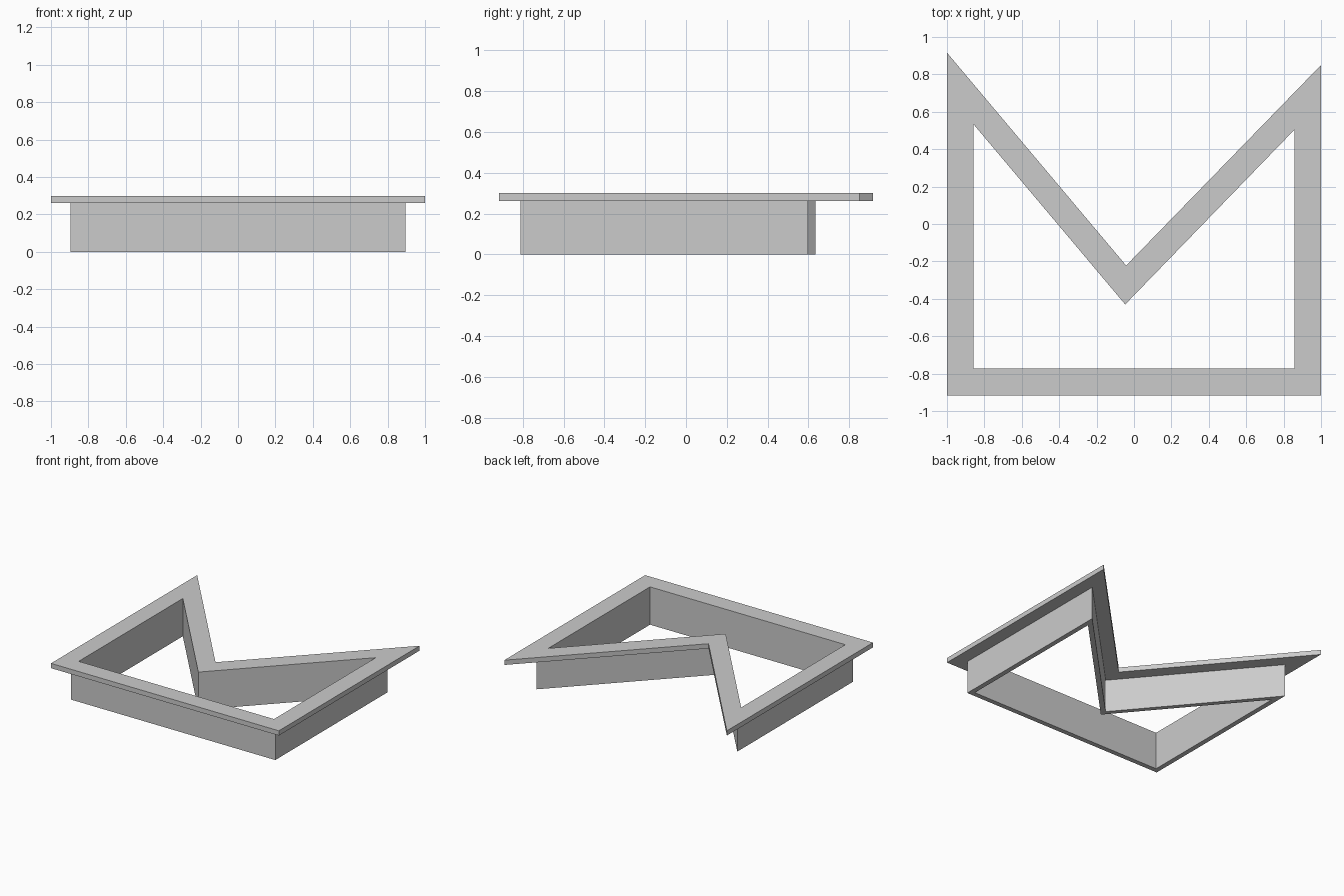
import bpy
import bmesh
from mathutils import Vector

cube = bpy.data.objects.get("Cube")
if cube:
    bpy.data.objects.remove(cube, do_unlink=True)

# Plan outlines: the opening and the outer edge of the flange
INNER = [(-0.857, -0.773), (0.857, -0.773), (0.857, 0.503), (-0.047, -0.43), (-0.857, 0.532)]
OUTER = [(-1, -0.916), (1, -0.916), (1, 0.85), (-0.042, -0.222), (-1, 0.916)]
WALL = 0.27       # share of the flange width taken by the wall
FLANGE_Z = 0.262
TOP_Z = 0.3

# L-shaped cross-section as (share of flange width, height)
SECTION = [(0, 0), (WALL, 0), (WALL, FLANGE_Z), (1, FLANGE_Z), (1, TOP_Z), (0, TOP_Z)]

grey = bpy.data.materials.new("light grey")
grey.use_nodes = True
colour = (0.6, 0.6, 0.6, 1)
grey.diffuse_color = colour
grey.node_tree.nodes["Principled BSDF"].inputs["Base Color"].default_value = colour

# Sweep the section round the outline, one ring of points per corner
bm = bmesh.new()
rings = []
for inner, outer in zip(INNER, OUTER):
    ring = []
    for share, z in SECTION:
        p = Vector(inner).lerp(Vector(outer), share)
        ring.append(bm.verts.new((p.x, p.y, z)))
    rings.append(ring)
for i, ring in enumerate(rings):
    following = rings[(i + 1) % len(rings)]
    for j in range(len(SECTION)):
        k = (j + 1) % len(SECTION)
        bm.faces.new((ring[j], following[j], following[k], ring[k]))
bmesh.ops.recalc_face_normals(bm, faces=bm.faces)

mesh = bpy.data.meshes.new("flanged_frame")
bm.to_mesh(mesh)
bm.free()
mesh.materials.append(grey)
bpy.context.collection.objects.link(bpy.data.objects.new("flanged_frame", mesh))
